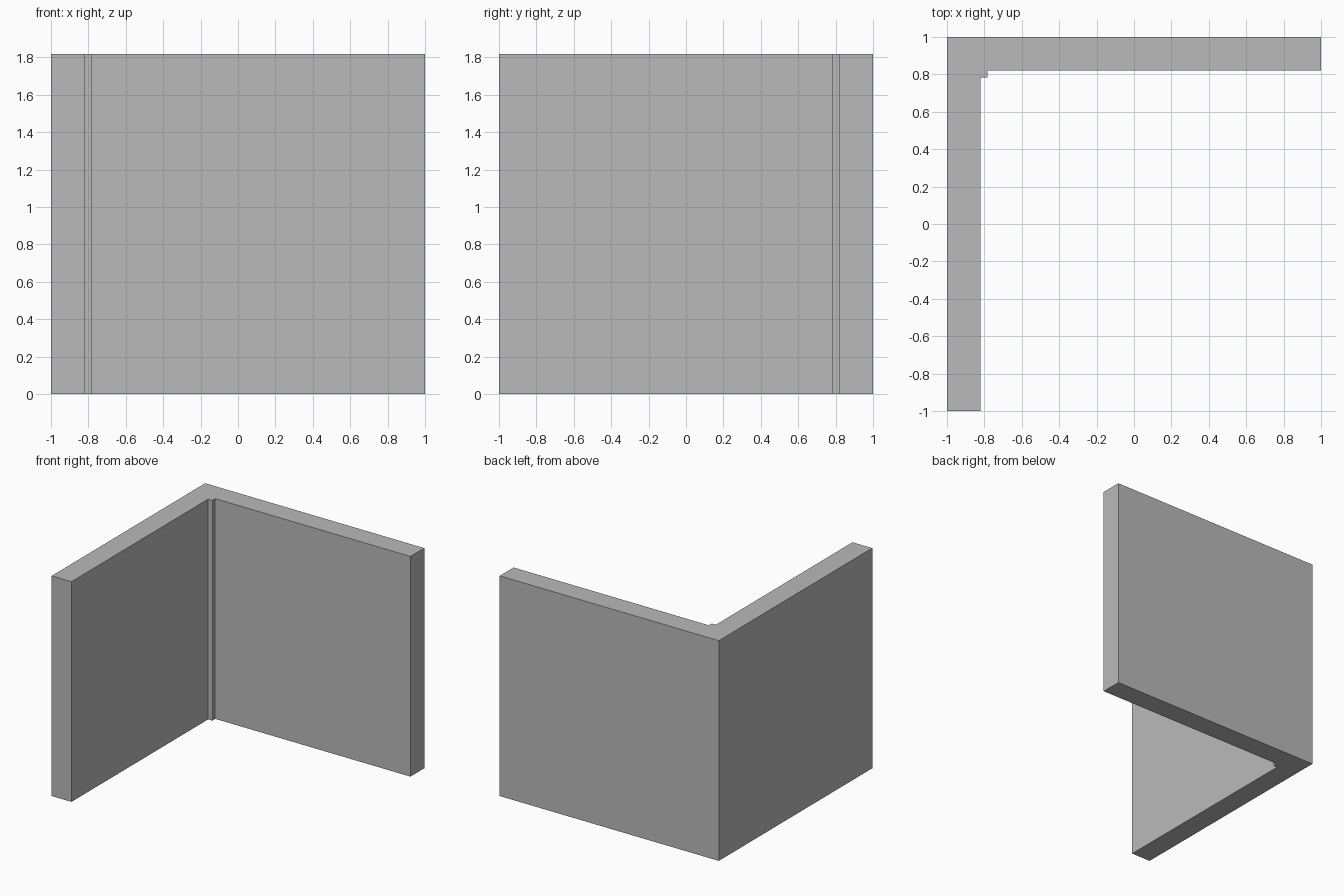
import bpy, bmesh

if "Cube" in bpy.data.objects:
    bpy.data.objects.remove(bpy.data.objects["Cube"])

HEIGHT = 1.817
T = 0.18      # wall thickness
BEAD = 0.038  # corner trim width

# Mid grey shared by every part
grey = bpy.data.materials.new("mid_grey")
grey.diffuse_color = (0.49, 0.49, 0.49, 1)
grey.use_nodes = True
grey.node_tree.nodes["Principled BSDF"].inputs["Base Color"].default_value = grey.diffuse_color


def prism(name, outline, height):
    """Extrude a flat outline upward from the ground."""
    bm = bmesh.new()
    face = bm.faces.new([bm.verts.new((x, y, 0)) for x, y in outline])
    top = bmesh.ops.extrude_face_region(bm, geom=[face])["geom"]
    bmesh.ops.translate(bm, vec=(0, 0, height),
                        verts=[g for g in top if isinstance(g, bmesh.types.BMVert)])
    bmesh.ops.recalc_face_normals(bm, faces=bm.faces)
    mesh = bpy.data.meshes.new(name)
    bm.to_mesh(mesh)
    bm.free()
    mesh.materials.append(grey)
    obj = bpy.data.objects.new(name, mesh)
    bpy.context.collection.objects.link(obj)
    return obj


# Back wall, mitred at the corner
inner = 1 - T
back = [(-1, 1), (1, 1), (1, inner), (-inner, inner)]
prism("back_wall", back, HEIGHT)

# Left wall: the same outline mirrored across the mitre
prism("left_wall", [(-y, -x) for x, y in back], HEIGHT)

# Square trim strip in the inside corner
b = inner - BEAD
prism("corner_trim", [(-inner, b), (-b, b), (-b, inner), (-inner, inner)], HEIGHT)
